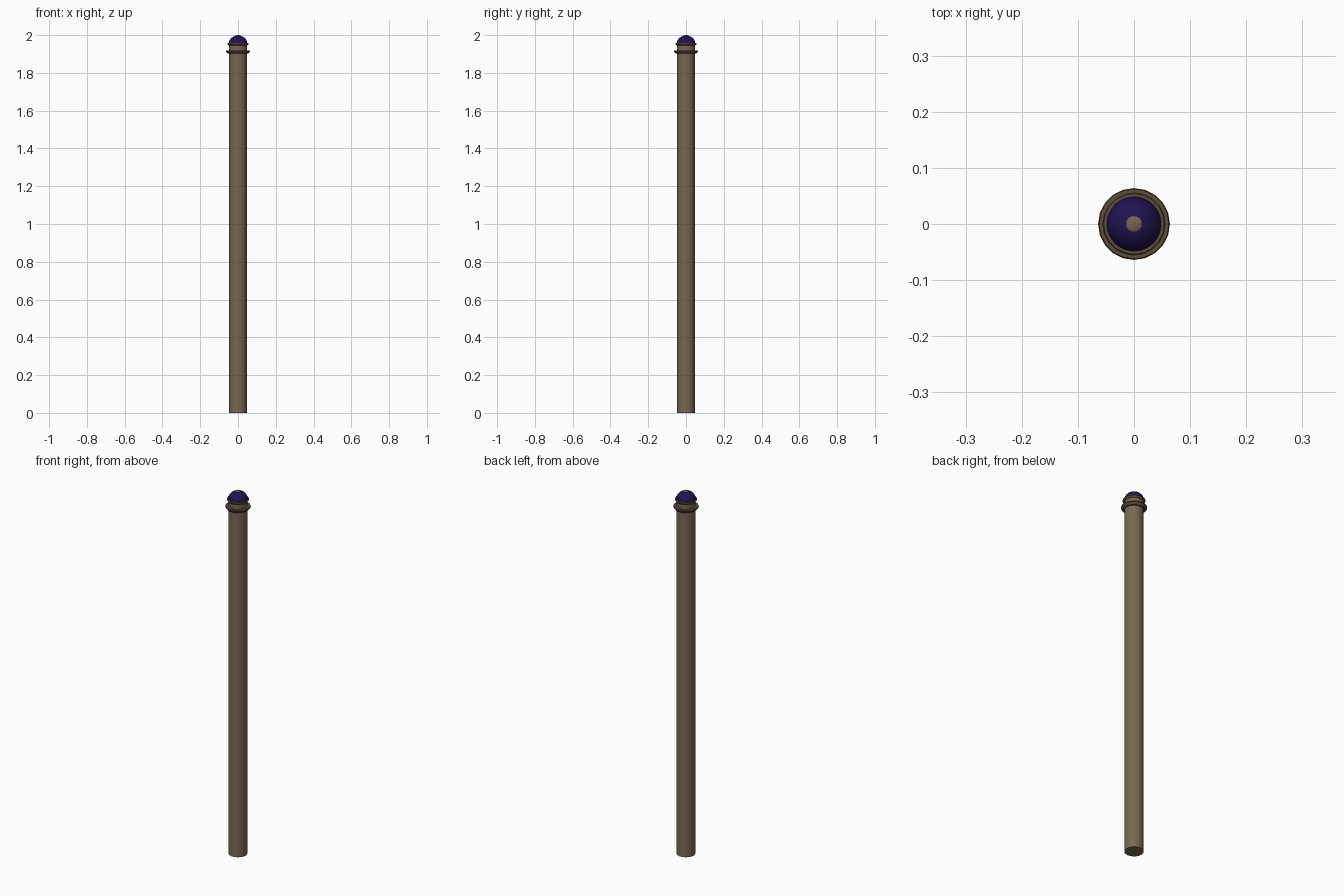
import bpy, bmesh
from math import radians, cos, sin, pi

if "Cube" in bpy.data.objects:
    bpy.data.objects.remove(bpy.data.objects["Cube"])


def material(name, rgb):
    m = bpy.data.materials.new(name)
    m.diffuse_color = (*rgb, 1)
    m.use_nodes = True
    m.node_tree.nodes["Principled BSDF"].inputs["Base Color"].default_value = m.diffuse_color
    return m


def lathe(name, profile, mat, sides=20, closed=False):
    """Revolve (radius, z) points around z; open profiles are capped."""
    bm = bmesh.new()
    rings = [[bm.verts.new((r * cos(2 * pi * i / sides), r * sin(2 * pi * i / sides), z))
              for i in range(sides)] for r, z in profile]
    pairs = list(zip(rings, rings[1:]))
    if closed:
        pairs.append((rings[-1], rings[0]))
    else:
        bm.faces.new(rings[0][::-1])
        bm.faces.new(rings[-1])
    for a, b in pairs:
        for i in range(sides):
            j = (i + 1) % sides
            bm.faces.new((a[i], a[j], b[j], b[i]))
    bmesh.ops.recalc_face_normals(bm, faces=bm.faces)
    me = bpy.data.meshes.new(name)
    bm.to_mesh(me)
    bm.free()
    me.materials.append(mat)
    ob = bpy.data.objects.new(name, me)
    bpy.context.collection.objects.link(ob)
    bpy.ops.object.select_all(action='DESELECT')
    ob.select_set(True)
    bpy.context.view_layer.objects.active = ob
    bpy.ops.object.shade_smooth_by_angle(angle=radians(35))
    return ob


wood = material("wood", (0.18, 0.14, 0.085))
trim = material("trim", (0.11, 0.075, 0.045))
gem = material("gem", (0.015, 0.006, 0.08))

# Straight shaft
lathe("shaft", [(0.047, 0), (0.047, 1.957)], wood)

# Lower collar and thinner rim under the dome
lathe("collar", [(0.045, 1.902), (0.054, 1.902), (0.064, 1.914),
                 (0.062, 1.919), (0.045, 1.919)], trim, closed=True)
lathe("rim", [(0.045, 1.945), (0.049, 1.945), (0.056, 1.953),
              (0.054, 1.958), (0.045, 1.958)], trim, closed=True)

# Dome cap
dome = [(0.049 * cos(a), 1.955 + 0.043 * sin(a))
        for a in (radians(d) for d in (0, 15, 30, 45, 60, 74))]
lathe("dome", dome, gem, sides=24)

# Small button on top
lathe("button", [(0.014, 1.990), (0.014, 1.998), (0.011, 2.0)], wood, sides=16)
